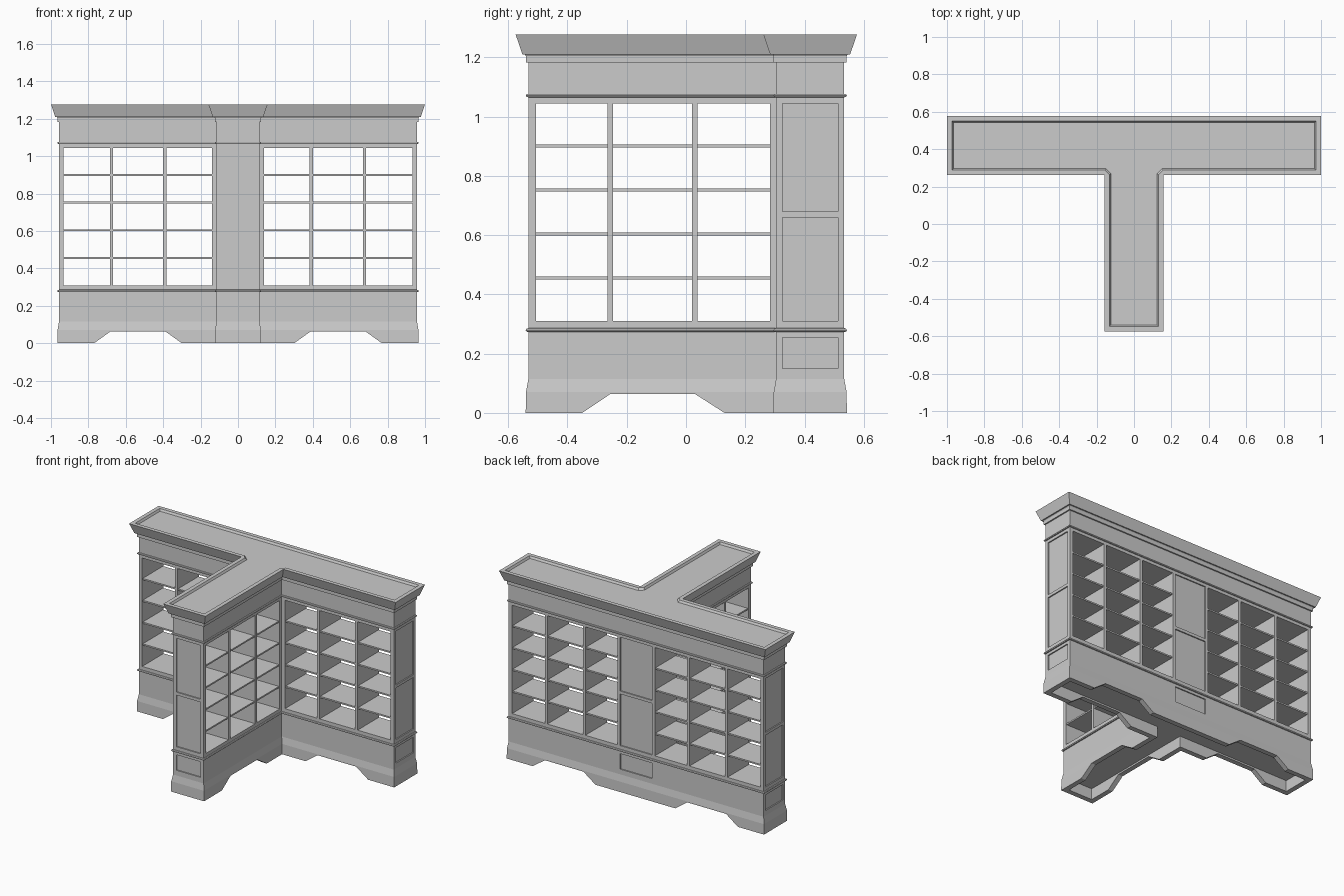
import bpy, bmesh

if "Cube" in bpy.data.objects:
    bpy.data.objects.remove(bpy.data.objects["Cube"])

# Plan of the T-shaped cabinet
STEM, FRONT, BAR, BACK, END = 0.115, -0.532, 0.304, 0.534, 0.957


def add_object(name, bm):
    bmesh.ops.recalc_face_normals(bm, faces=bm.faces)
    me = bpy.data.meshes.new(name)
    bm.to_mesh(me)
    bm.free()
    ob = bpy.data.objects.new(name, me)
    bpy.context.collection.objects.link(ob)
    return ob


def t_ring(d, z, c=0.0):
    """T outline grown by d at height z, inner corners chamfered by c."""
    s, f, b, k, e = STEM + d, FRONT - d, BAR - d, BACK + d, END + d
    half = [(s, f), (s, b - c), (s + c, b), (e, b), (e, k)]
    return [(x, y, z) for x, y in half] + [(-x, y, z) for x, y in reversed(half)]


def t_loft(name, profile):
    bm = bmesh.new()
    rings = [[bm.verts.new(p) for p in t_ring(*row)] for row in profile]
    n = len(rings[0])
    for a, b in zip(rings, rings[1:]):
        for i in range(n):
            j = (i + 1) % n
            bm.faces.new((a[i], a[j], b[j], b[i]))
    bm.faces.new(rings[0])
    bm.faces.new(rings[-1])
    bmesh.ops.remove_doubles(bm, verts=bm.verts, dist=1e-5)
    return add_object(name, bm)


def add_box(bm, x0, x1, y0, y1, z0, z1):
    add_prism(bm, [(x0, z0), (x1, z0), (x1, z1), (x0, z1)], y0, y1, False)


def add_prism(bm, outline, lo, hi, along_x):
    """Extrude a (horizontal, z) outline along x or along y."""
    place = (lambda h, z, t: (t, h, z)) if along_x else (lambda h, z, t: (h, t, z))
    a = [bm.verts.new(place(h, z, lo)) for h, z in outline]
    b = [bm.verts.new(place(h, z, hi)) for h, z in outline]
    bm.faces.new(a)
    bm.faces.new(b)
    for i in range(len(a)):
        j = (i + 1) % len(a)
        bm.faces.new((a[i], a[j], b[j], b[i]))


def cut(ob, bm):
    cutter = add_object("cutter", bm)
    cutter.hide_render = True
    mod = ob.modifiers.new("cut", 'BOOLEAN')
    mod.operation, mod.solver, mod.object = 'DIFFERENCE', 'EXACT', cutter
    dg = bpy.context.evaluated_depsgraph_get()
    dg.update()
    me = bpy.data.meshes.new_from_object(ob.evaluated_get(dg))
    ob.modifiers.clear()
    ob.data = me
    bpy.data.objects.remove(cutter)


def add_panel_cuts(bm, z0, z1, depth=0.008):
    """Sunk panels on both bar ends, the stem end and the middle of the back."""
    add_box(bm, END - depth, 1.1, 0.325, 0.513, z0, z1)
    add_box(bm, -1.1, depth - END, 0.325, 0.513, z0, z1)
    add_box(bm, -0.09, 0.09, -0.7, FRONT + depth, z0, z1)
    add_box(bm, -0.12, 0.12, BACK - depth, 0.7, z0, z1)


# Plinth: flared foot, hollow underneath, bead on top
base = t_loft("base", [(-0.025, 0.075), (-0.025, 0), (0.009, 0), (0.008, 0.07),
                       (0, 0.115), (0, 0.273), (0.006, 0.274), (0.009, 0.279),
                       (0.006, 0.285), (0, 0.286)])
bm = bmesh.new()
for s in (-1, 1):
    add_prism(bm, [(s * h, z) for h, z in ((0.30, 0), (0.77, 0), (0.77, -0.05), (0.30, -0.05))]
              [2:] + [(s * 0.30, 0), (s * 0.39, 0.064), (s * 0.68, 0.064), (s * 0.77, 0)],
              0.2, 0.7, False)
add_prism(bm, [(0.13, -0.05), (-0.35, -0.05), (-0.35, 0), (-0.255, 0.064), (0.03, 0.064), (0.13, 0)],
          -0.3, 0.3, True)
add_panel_cuts(bm, 0.15, 0.255)
cut(base, bm)

# Carcass with open bays through both wings and the stem
LOW, HIGH = 0.31, 1.045
bar_bays = [(0.14, 0.382), (0.40, 0.667), (0.685, 0.932)]
stem_bays = [(-0.507, -0.265), (-0.247, 0.02), (0.038, 0.283)]
carcass = t_loft("carcass", [(0, 0.286), (0, 1.065)])
bm = bmesh.new()
for a, b in bar_bays:
    add_box(bm, a, b, 0.2, 0.7, LOW, HIGH)
    add_box(bm, -b, -a, 0.2, 0.7, LOW, HIGH)
for a, b in stem_bays:
    add_box(bm, -0.3, 0.3, a, b, LOW, HIGH)
add_panel_cuts(bm, LOW, 0.66)
add_panel_cuts(bm, 0.68, HIGH)
cut(carcass, bm)

# Shelves, set slightly back from the frame
bm = bmesh.new()
for z in (0.456, 0.604, 0.752, 0.9):
    for a, b in bar_bays:
        for x0, x1 in ((a, b), (-b, -a)):
            add_box(bm, x0, x1, BAR + 0.006, BACK - 0.006, z - 0.005, z + 0.005)
    for a, b in stem_bays:
        add_box(bm, 0.006 - STEM, STEM - 0.006, a, b, z - 0.005, z + 0.005)
add_object("shelves", bm)

# Bead, frieze, stepped moulding and flared cornice with a sunk top
t_loft("cornice", [(0, 1.065), (0.006, 1.066), (0.009, 1.071), (0.006, 1.076), (0, 1.077),
                   (0, 1.182), (0.008, 1.183), (0.008, 1.204), (0.012, 1.21),
                   (0.02, 1.21), (0.043, 1.277), (0.016, 1.277, 0.026),
                   (0.008, 1.263, 0.026)])
